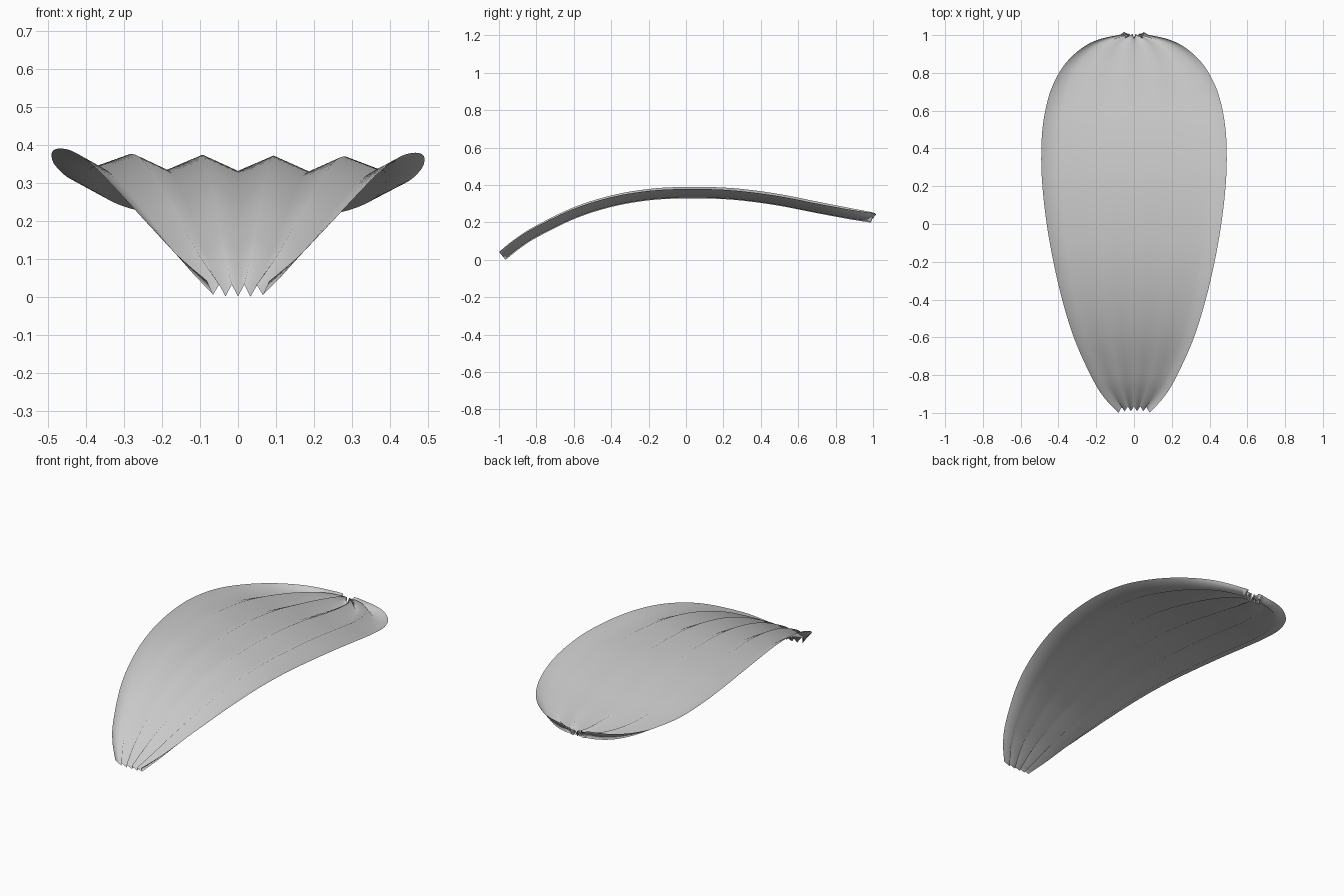
import bpy, math

if "Cube" in bpy.data.objects:
    bpy.data.objects.remove(bpy.data.objects["Cube"])

# Control stations along the spine: y, z, half width
STATIONS = [(-0.98, 0.018, 0.082), (-0.90, 0.082, 0.158), (-0.80, 0.146, 0.222),
            (-0.60, 0.244, 0.314), (-0.40, 0.308, 0.378), (-0.20, 0.343, 0.426),
            (0.0, 0.354, 0.462), (0.20, 0.350, 0.485), (0.36, 0.335, 0.491),
            (0.52, 0.311, 0.482), (0.68, 0.279, 0.448), (0.80, 0.256, 0.393),
            (0.88, 0.241, 0.330), (0.94, 0.231, 0.255), (0.975, 0.225, 0.175),
            (0.993, 0.222, 0.090), (0.996, 0.221, 0.035)]
STEPS = 6            # rows between stations
HALF_PLEATS = 5      # folds on each side of the middle
FOLD = 0.018         # half the pleat depth


def catmull(p0, p1, p2, p3, t):
    return [0.5 * (2 * b + (c - a) * t + (2 * a - 5 * b + 4 * c - d) * t * t
                   + (3 * b - a - 3 * c + d) * t ** 3)
            for a, b, c, d in zip(p0, p1, p2, p3)]


# Smooth rows along the spine
pts = [[2 * a - b for a, b in zip(STATIONS[0], STATIONS[1])]] + STATIONS
pts.append([2 * a - b for a, b in zip(STATIONS[-1], STATIONS[-2])])
rows = [catmull(*pts[i:i + 4], s / STEPS)
        for i in range(len(STATIONS) - 1) for s in range(STEPS)]
rows.append(list(STATIONS[-1]))

# Pleated section swept square to the spine
verts, faces = [], []
cols = 2 * HALF_PLEATS + 1
for i, (y, z, w) in enumerate(rows):
    a, b = rows[max(i - 1, 0)], rows[min(i + 1, len(rows) - 1)]
    ang = math.atan2(b[1] - a[1], b[0] - a[0])
    for k in range(-HALF_PLEATS, HALF_PLEATS + 1):
        x = w * k / HALF_PLEATS
        h = FOLD if k % 2 else -FOLD * 1.3
        h += {5: 0.012, 4: 0.006}.get(abs(k), 0) - 0.012 * x
        verts.append((x, y - h * math.sin(ang), z + h * math.cos(ang)))
for i in range(len(rows) - 1):
    for k in range(cols - 1):
        q = i * cols + k
        faces.append((q, q + 1, q + cols + 1, q + cols))

mesh = bpy.data.meshes.new("pleated_petal")
mesh.from_pydata(verts, [], faces)
low = min(v.co.z for v in mesh.vertices)
for v in mesh.vertices:
    v.co.z -= low
mesh.shade_smooth()
petal = bpy.data.objects.new("pleated_petal", mesh)
bpy.context.collection.objects.link(petal)
